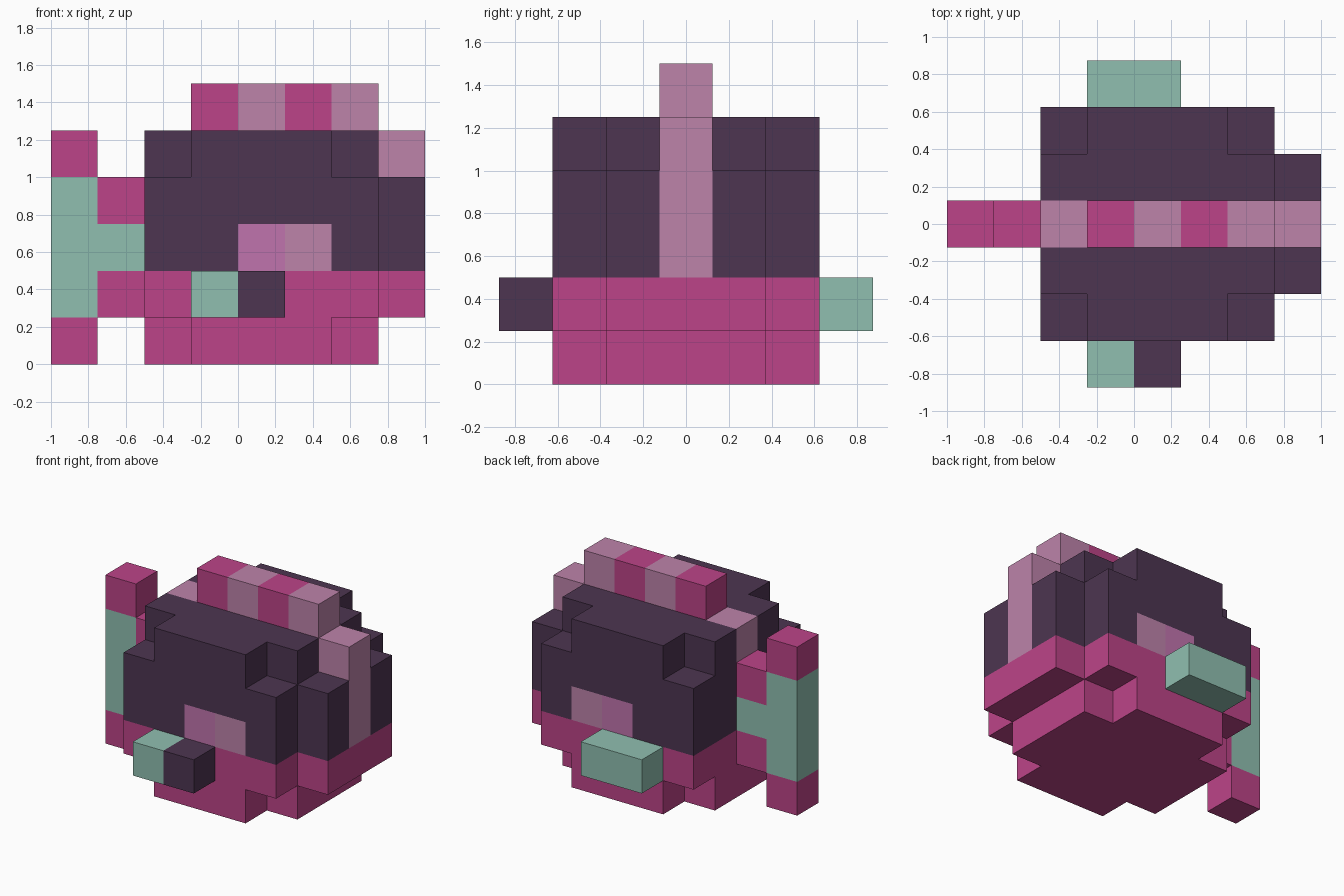
import bpy, bmesh
from math import radians
from mathutils import Vector

if "Cube" in bpy.data.objects:
    bpy.data.objects.remove(bpy.data.objects["Cube"])

S = 0.25                                 # block size
ORIGIN = Vector((-1.0, -0.875, 0.0))     # corner of block (0, 0, 0)


def linear(c):
    c /= 255
    return c / 12.92 if c <= 0.04045 else ((c + 0.055) / 1.055) ** 2.4


PINK, PALE, DARK, GREEN, MAUVE = range(5)
COLOURS = [("magenta_pink", (188, 68, 136)), ("pale_pink", (189, 131, 170)),
           ("dark_plum", (77, 53, 81)), ("sea_green", (144, 191, 176)),
           ("mauve", (192, 116, 174))]
materials = []
for name, rgb in COLOURS:
    m = bpy.data.materials.new(name)
    m.diffuse_color = (*[linear(c) for c in rgb], 1)
    m.use_nodes = True
    m.node_tree.nodes["Principled BSDF"].inputs["Base Color"].default_value = m.diffuse_color
    materials.append(m)


def box(i0, i1, j0, j1, k0, k1):
    """All blocks in an inclusive range."""
    return {(i, j, k) for i in range(i0, i1 + 1)
            for j in range(j0, j1 + 1) for k in range(k0, k1 + 1)}


def body_colour(i, j, k):
    if k < 2:
        return PINK                      # belly
    if j in (1, 5) and k == 2 and i in (4, 5):
        return MAUVE if i == 4 else PALE  # eyes
    if j == 3 and (i == 7 or (i == 2 and k == 4)):
        return PALE                      # stripe down the face and back
    return DARK


def crest_colour(i, j, k):
    return PINK if i in (3, 5) else PALE


def tail_colour(i, j, k):
    return GREEN if (i == 0 and 1 <= k <= 3) or (i, k) == (1, 2) else PINK


def fin_colour(i, j, k):
    return DARK if (i, j) == (4, 0) else GREEN


# Each part: its blocks and its colour rule
PARTS = {
    "body": (box(2, 6, 1, 5, 1, 3) | box(2, 6, 2, 4, 0, 4)
             | box(3, 5, 1, 5, 0, 4) | box(7, 7, 2, 4, 1, 3), body_colour),
    "crest": (box(3, 6, 3, 3, 5, 5) | box(7, 7, 3, 3, 4, 4), crest_colour),
    "tail": (box(0, 0, 3, 3, 0, 4) | box(1, 1, 3, 3, 1, 3), tail_colour),
    "front_fin": (box(3, 4, 0, 0, 1, 1), fin_colour),
    "back_fin": (box(3, 4, 6, 6, 1, 1), fin_colour),
}
filled = set().union(*(cells for cells, _ in PARTS.values()))


def build(name, cells, rule):
    """Outer skin of the blocks, with flat areas of one colour merged."""
    bm = bmesh.new()
    for cell in sorted(cells):
        centre = ORIGIN + (Vector(cell) + Vector((0.5, 0.5, 0.5))) * S
        for axis in range(3):
            for sign in (-1, 1):
                n = Vector((0, 0, 0))
                n[axis] = sign
                if tuple(int(a + b) for a, b in zip(cell, n)) in filled:
                    continue
                u = Vector((0, 0, 0))
                u[(axis + 1) % 3] = 1
                v = n.cross(u)
                corners = [n - u - v, n + u - v, n + u + v, n - u + v]
                f = bm.faces.new([bm.verts.new(centre + c * S / 2) for c in corners])
                f.material_index = rule(*cell)
    bmesh.ops.remove_doubles(bm, verts=bm.verts[:], dist=0.001)
    bmesh.ops.dissolve_limit(bm, angle_limit=radians(1), verts=bm.verts[:],
                             edges=bm.edges[:], delimit={'MATERIAL'})
    mesh = bpy.data.meshes.new(name)
    for m in materials:
        mesh.materials.append(m)
    bm.to_mesh(mesh)
    bm.free()
    bpy.context.collection.objects.link(bpy.data.objects.new(name, mesh))


for part, (cells, rule) in PARTS.items():
    build(part, cells, rule)
